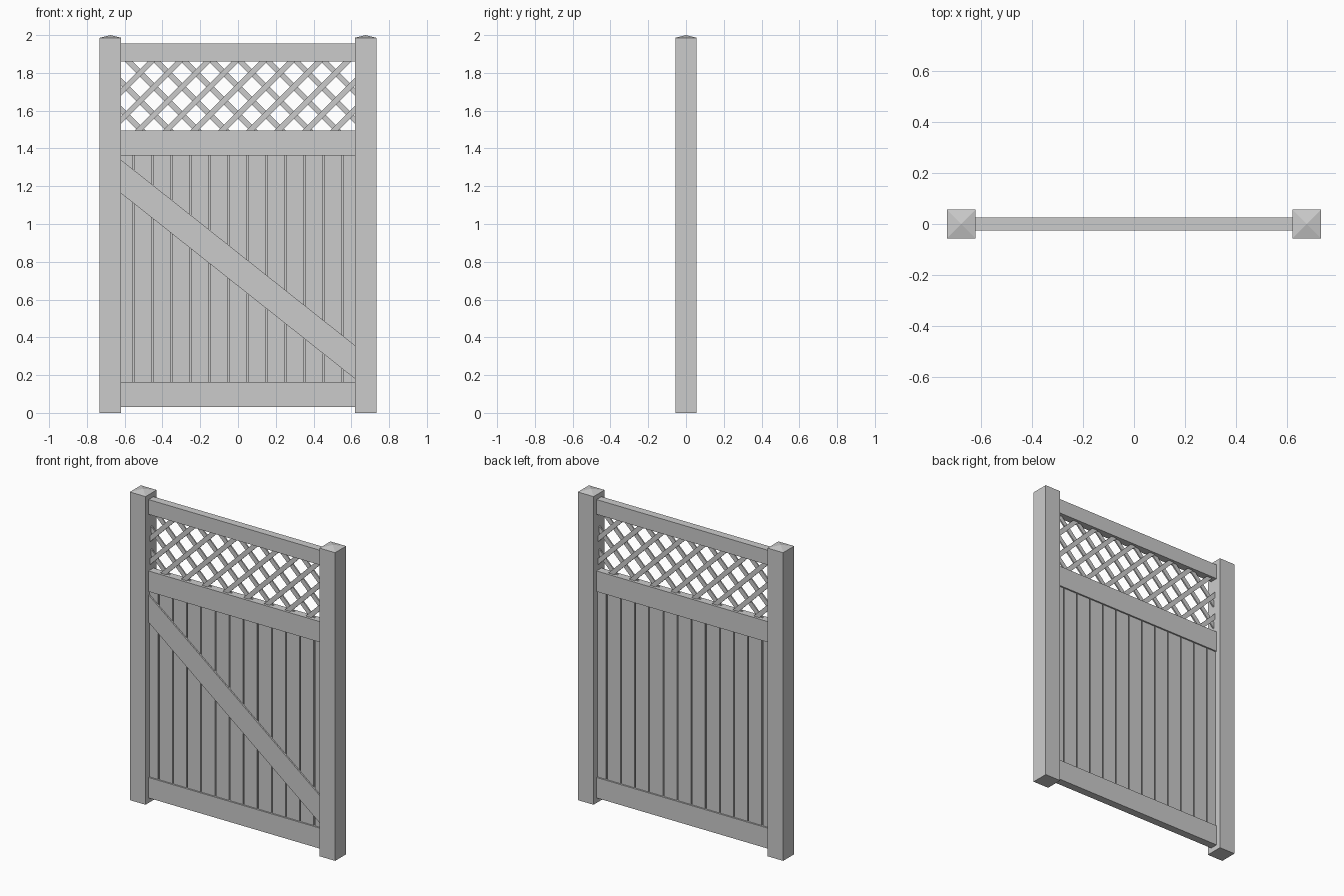
import bpy, bmesh, math
from mathutils import Vector

if "Cube" in bpy.data.objects:
    bpy.data.objects.remove(bpy.data.objects["Cube"])

INNER, OUTER = 0.62, 0.732      # post faces in x
HALF_D = 0.056                  # post half depth
RAIL_D = 0.025                  # rail half depth


def prism(name, profile, y0, y1):
    """Extrude an (x, z) profile from y0 to y1."""
    bm = bmesh.new()
    face = bm.faces.new([bm.verts.new((x, y0, z)) for x, z in profile])
    ext = bmesh.ops.extrude_face_region(bm, geom=[face])
    moved = [g for g in ext["geom"] if isinstance(g, bmesh.types.BMVert)]
    bmesh.ops.translate(bm, verts=moved, vec=(0, y1 - y0, 0))
    bmesh.ops.recalc_face_normals(bm, faces=bm.faces)
    mesh = bpy.data.meshes.new(name)
    bm.to_mesh(mesh)
    bm.free()
    obj = bpy.data.objects.new(name, mesh)
    bpy.context.collection.objects.link(obj)
    return obj


def box(name, x0, x1, y0, y1, z0, z1):
    return prism(name, [(x0, z0), (x1, z0), (x1, z1), (x0, z1)], y0, y1)


# Posts with low pyramid tops
for side, label in ((-1, "left"), (1, "right")):
    xs = sorted((side * INNER, side * OUTER))
    post = box(label + "_post", *xs, -HALF_D, HALF_D, 0, 1.986)
    bm = bmesh.new()
    bm.from_mesh(post.data)
    top = max(bm.faces, key=lambda f: f.calc_center_median().z)
    poke = bmesh.ops.poke(bm, faces=[top])
    poke["verts"][0].co.z = 2.0
    bm.to_mesh(post.data)
    bm.free()

# Horizontal rails
for name, z0, z1 in (("bottom_rail", 0.032, 0.164),
                     ("middle_rail", 1.362, 1.495),
                     ("top_rail", 1.86, 1.955)):
    box(name, -INNER, INNER, -RAIL_D, RAIL_D, z0, z1)

# Vertical boards, joined by a thin tongue panel behind the grooves
box("tongue_panel", -INNER, INNER, -0.007, 0.007, 0.15, 1.38)
PITCH, GAP = 0.1008, 0.008
for i in range(-6, 7):
    x0 = max(-INNER, (i - 0.5) * PITCH + GAP / 2)
    x1 = min(INNER, (i + 0.5) * PITCH - GAP / 2)
    box(f"board_{i + 7}", x0, x1, -0.015, 0.015, 0.15, 1.38)

# Diagonal brace on the front only
prism("diagonal_brace", [(-INNER, 1.163), (INNER, 0.18),
                         (INNER, 0.357), (-INNER, 1.34)], -0.024, -0.010)

# Lattice: two layers of crossing slats, ends buried in the frame
STEP, HALF_W, OVER = 0.148, 0.0145, 0.015
Z0, Z1 = 1.495, 1.86
for slope, y0, y1, label in ((1, -0.009, 0, "front"), (-1, 0, 0.009, "back")):
    for k in range(-8, 9):
        # centre line: z = 1.8 + slope * (x - xc)
        xc = (k + 0.5) * STEP
        ends = sorted((xc + slope * (Z0 - 1.8), xc + slope * (Z1 - 1.8)))
        xa, xb = max(ends[0], -INNER) - OVER, min(ends[1], INNER) + OVER
        if xb - xa < 0.045:
            continue
        a = Vector((xa, 1.8 + slope * (xa - xc)))
        b = Vector((xb, 1.8 + slope * (xb - xc)))
        n = Vector((-slope, 1)).normalized() * HALF_W
        prism(f"lattice_slat_{label}_{k + 9}", [a - n, b - n, b + n, a + n], y0, y1)
